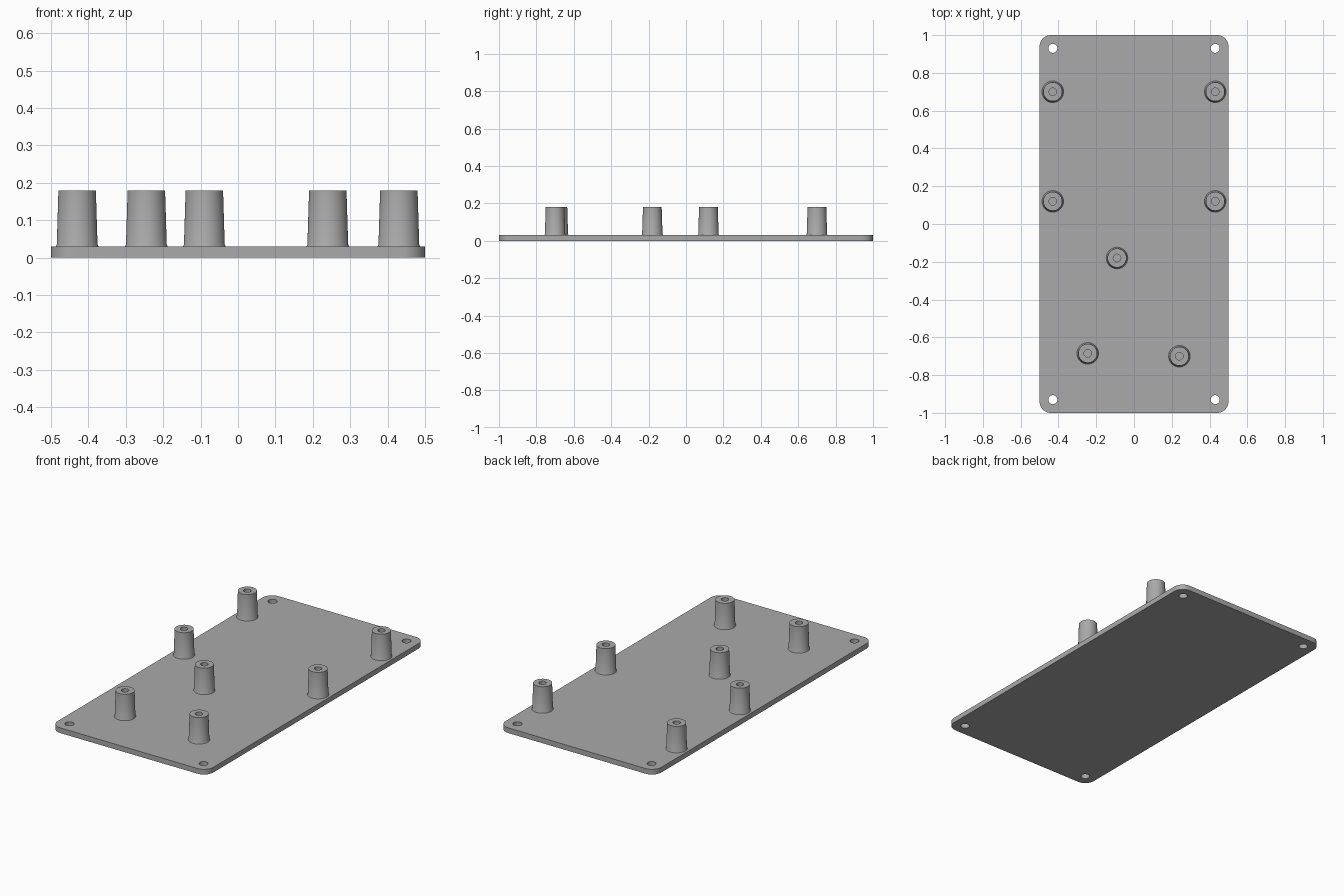
import bpy, bmesh
from math import cos, sin, pi, radians

if "Cube" in bpy.data.objects:
    bpy.data.objects.remove(bpy.data.objects["Cube"], do_unlink=True)

HALF_X, HALF_Y, THICK = 0.5, 1.0, 0.03
CORNER, HOLE_X, HOLE_Y, HOLE_R = 0.06, 0.43, 0.93, 0.024
SEGMENTS = 48

grey = bpy.data.materials.new("plain grey")
grey.use_nodes = True
colour = (0.4, 0.4, 0.4, 1)
grey.diffuse_color = colour
grey.node_tree.nodes["Principled BSDF"].inputs["Base Color"].default_value = colour


def arc(cx, cy, r, start, sweep, steps):
    return [(cx + r * cos(start + sweep * i / steps),
             cy + r * sin(start + sweep * i / steps)) for i in range(steps)]


def finish(name, bm):
    bmesh.ops.remove_doubles(bm, verts=bm.verts, dist=1e-5)
    bmesh.ops.recalc_face_normals(bm, faces=bm.faces)
    mesh = bpy.data.meshes.new(name)
    bm.to_mesh(mesh)
    bm.free()
    mesh.materials.append(grey)
    obj = bpy.data.objects.new(name, mesh)
    bpy.context.collection.objects.link(obj)
    bpy.ops.object.select_all(action='DESELECT')
    bpy.context.view_layer.objects.active = obj
    obj.select_set(True)
    bpy.ops.object.shade_smooth_by_angle(angle=radians(30))
    return obj


# Base plate: rounded outline with four through holes, extruded upward
corners = [(1, 1), (-1, 1), (-1, -1), (1, -1)]
outline = []
for k, (sx, sy) in enumerate(corners):
    outline += arc(sx * (HALF_X - CORNER), sy * (HALF_Y - CORNER),
                   CORNER, k * pi / 2, pi / 2, 12)
    outline.append((sx * (HALF_X - CORNER) + CORNER * cos((k + 1) * pi / 2),
                    sy * (HALF_Y - CORNER) + CORNER * sin((k + 1) * pi / 2)))
loops = [outline] + [arc(sx * HOLE_X, sy * HOLE_Y, HOLE_R, 0, 2 * pi, 32)
                     for sx, sy in corners]
bm = bmesh.new()
edges = []
for loop in loops:
    verts = [bm.verts.new((x, y, 0)) for x, y in loop]
    edges += [bm.edges.new((a, b)) for a, b in zip(verts, verts[1:] + verts[:1])]
bmesh.ops.triangle_fill(bm, edges=edges, use_beauty=True, normal=(0, 0, 1))
top = bmesh.ops.extrude_face_region(bm, geom=bm.faces[:], use_keep_orig=True)
bmesh.ops.translate(bm, vec=(0, 0, THICK),
                    verts=[v for v in top["geom"] if isinstance(v, bmesh.types.BMVert)])
finish("base_plate", bm)

# Tapered standoff: profile from flared foot, over the rim, down the blind bore
PROFILE = [(0.057, THICK), (0.0545, 0.035), (0.05, 0.18),
           (0.02, 0.18), (0.02, THICK + 0.002), (0, THICK + 0.002)]


def standoff(name, x, y):
    bm = bmesh.new()
    verts = [bm.verts.new((r, 0, z)) for r, z in PROFILE]
    profile = [bm.edges.new(pair) for pair in zip(verts, verts[1:])]
    bmesh.ops.spin(bm, geom=verts + profile, cent=(0, 0, 0), axis=(0, 0, 1),
                   angle=2 * pi, steps=SEGMENTS)
    obj = finish(name, bm)
    obj.location = (x, y, 0)


# Paired standoffs along the side edges
for side, sx in (("left", 1), ("right", -1)):
    standoff(f"{side}_back_standoff", sx * HOLE_X, 0.70)
    standoff(f"{side}_middle_standoff", sx * HOLE_X, 0.12)

# Three offset standoffs toward the front
standoff("centre_standoff", -0.09, -0.18)
standoff("right_front_standoff", -0.245, -0.685)
standoff("left_front_standoff", 0.24, -0.70)
